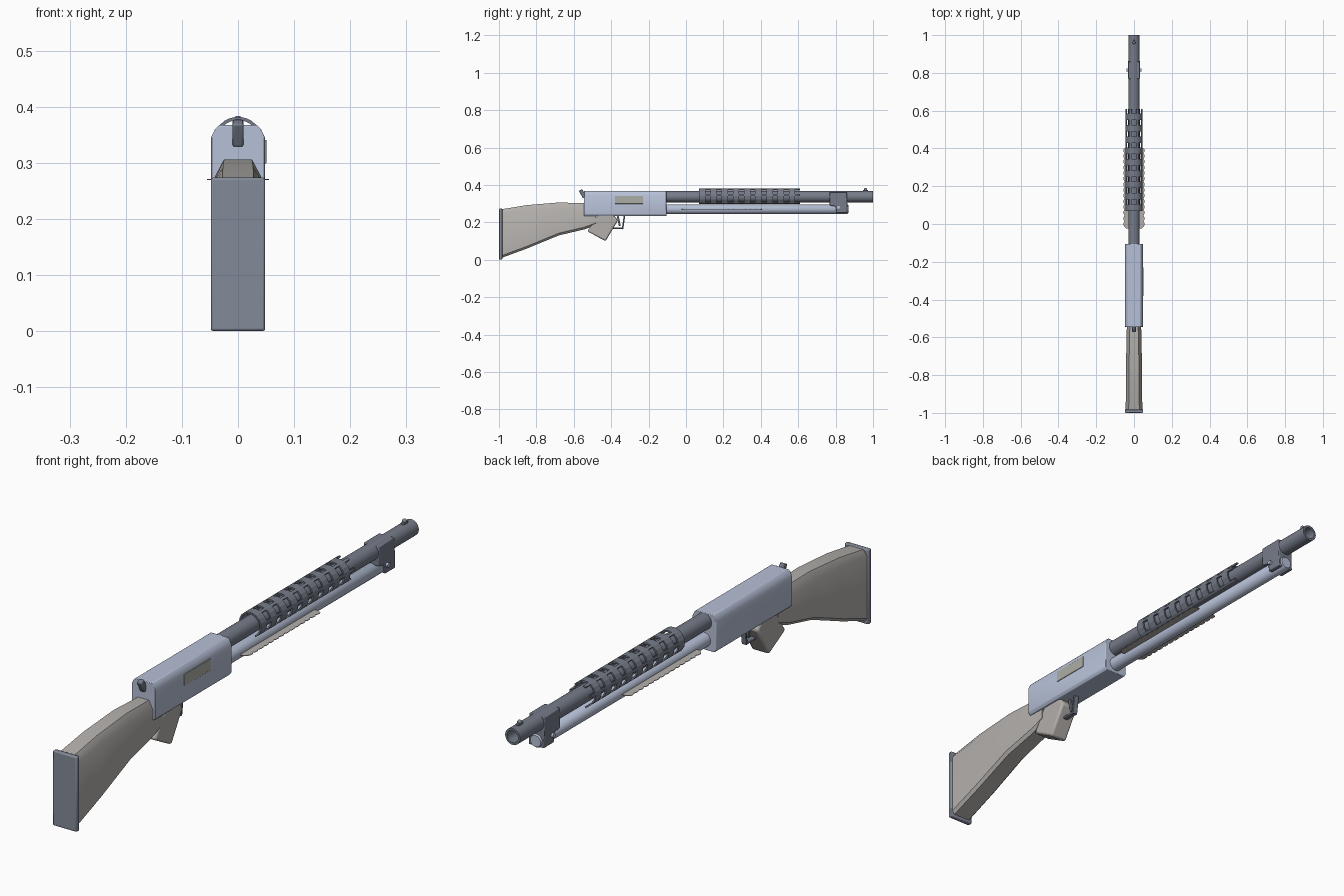
import bpy, bmesh, math
from mathutils import Matrix, Vector

cube = bpy.data.objects.get("Cube")
if cube:
    bpy.data.objects.remove(cube)


def material(name, rgb):
    m = bpy.data.materials.new(name)
    m.use_nodes = True
    m.diffuse_color = (*rgb, 1)
    bsdf = next(n for n in m.node_tree.nodes if n.type == 'BSDF_PRINCIPLED')
    bsdf.inputs["Base Color"].default_value = (*rgb, 1)
    return m


STEEL = material("pale steel", (0.47, 0.53, 0.68))
DARK = material("dark gunmetal", (0.18, 0.2, 0.25))
PAD = material("grey rubber", (0.23, 0.255, 0.32))
STOCK = material("pale stock", (0.45, 0.43, 0.41))
PORT = material("port cover", (0.42, 0.42, 0.38))


def finish(name, bm, mat, bevel=0.0, smooth=True):
    bmesh.ops.recalc_face_normals(bm, faces=bm.faces[:])
    mesh = bpy.data.meshes.new(name)
    bm.to_mesh(mesh)
    bm.free()
    ob = bpy.data.objects.new(name, mesh)
    bpy.context.collection.objects.link(ob)
    mesh.materials.append(mat)
    if bevel:
        mod = ob.modifiers.new("rounded edges", 'BEVEL')
        mod.width, mod.segments = bevel, 2
    if smooth:
        bpy.ops.object.select_all(action='DESELECT')
        ob.select_set(True)
        bpy.context.view_layer.objects.active = ob
        bpy.ops.object.shade_smooth_by_angle(angle=math.radians(35))
    return ob


def box(name, centre, size, mat, bevel=0.0, tilt=0):
    bm = bmesh.new()
    place = Matrix.Translation(centre) @ Matrix.Rotation(math.radians(tilt), 4, 'X')
    bmesh.ops.create_cube(bm, size=1, matrix=place @ Matrix.Diagonal((*size, 1)))
    return finish(name, bm, mat, bevel)


def loft(name, rings, mat, closed=False, bevel=0.0):
    """Skin matching rings of points; cap the ends, or join them if closed."""
    bm = bmesh.new()
    loops = [[bm.verts.new(p) for p in ring] for ring in rings]
    pairs = list(zip(loops, loops[1:])) + ([(loops[-1], loops[0])] if closed else [])
    n = len(loops[0])
    for a, b in pairs:
        for i in range(n):
            j = (i + 1) % n
            bm.faces.new((a[i], a[j], b[j], b[i]))
    if not closed:
        bm.faces.new(loops[0])
        bm.faces.new(loops[-1])
    return finish(name, bm, mat, bevel)


def circle(y, z, r, n=24):
    return [(r * math.sin(math.tau * i / n), y, z + r * math.cos(math.tau * i / n)) for i in range(n)]


def side_profile(name, points, half_width, mat, bevel=0.0):
    return loft(name, [[(x, y, z) for y, z in points] for x in (-half_width, half_width)], mat, bevel=bevel)


def mirrored(half):
    return half + [(-x, z) for x, z in reversed(half)]


BARREL_Z, TUBE_Z = 0.337, 0.27

# Receiver with chamfered top and port cover
section = mirrored([(0.034, 0.367), (0.041, 0.36), (0.048, 0.345), (0.048, 0.243), (0.041, 0.233)])
loft("receiver", [[(x, y, z) for x, z in section] for y in (-0.545, -0.105)], STEEL, bevel=0.002)
box("ejection_port_cover", (0.047, -0.305, 0.32), (0.007, 0.15, 0.042), PORT, 0.001)
box("hammer", (0, -0.553, 0.353), (0.019, 0.02, 0.046), DARK, 0.003, tilt=28)

# Stock, lofted from chamfered sections, and its pad
stock_rings = []
for y, low, high, w, chamfer in [(-0.985, 0.01, 0.27, 0.044, 0.022), (-0.85, 0.06, 0.292, 0.043, 0.026),
                                 (-0.68, 0.13, 0.306, 0.041, 0.03), (-0.54, 0.163, 0.302, 0.038, 0.03),
                                 (-0.48, 0.185, 0.295, 0.036, 0.03)]:
    ring = mirrored([(w - 0.016, high), (w, high - chamfer), (w, low + 0.012), (w - 0.01, low)])
    stock_rings.append([(x, y, z) for x, z in ring])
loft("stock", stock_rings, STOCK)
box("butt_pad", (0, -0.991, 0.137), (0.097, 0.018, 0.273), PAD, 0.004)

# Grip, trigger and guard
side_profile("grip", [(-0.527, 0.152), (-0.43, 0.099), (-0.364, 0.21), (-0.39, 0.245), (-0.47, 0.245)],
             0.035, STOCK, 0.008)
box("guard_front", (0, -0.334, 0.2), (0.02, 0.008, 0.075), DARK, 0.002, tilt=-8)
box("guard_bottom", (0, -0.365, 0.168), (0.02, 0.06, 0.008), DARK, 0.002)
box("trigger", (0, -0.36, 0.21), (0.01, 0.01, 0.06), DARK, 0.002, tilt=12)

# Hollow barrel and magazine tube
loft("barrel", [circle(-0.11, BARREL_Z, 0.03), circle(1, BARREL_Z, 0.03), circle(1, BARREL_Z, 0.022),
                circle(-0.11, BARREL_Z, 0.022)], DARK, closed=True)
loft("magazine_tube", [circle(-0.11, TUBE_Z, 0.026), circle(0.86, TUBE_Z, 0.026),
                       circle(0.868, TUBE_Z, 0.021)], STEEL)

# Thin scalloped fore-end plate along the tube
edge = [(0.04, -0.025)]
for i in range(14):
    y = i * 0.03 - 0.015
    edge += [(0.05, y), (0.055, y + 0.008), (0.055, y + 0.022)]
edge.append((0.04, 0.405))
outline = mirrored(edge)
loft("fore_end_plate", [[(x, y, z) for x, y in outline] for z in (TUBE_Z - 0.001, TUBE_Z + 0.001)], STOCK)

# Slotted heat shield: a curved grid with its slot cells left out
half_angles = [0, 18, 32, 52, 72, 86, 111, 136, 150]
angles = [-a for a in reversed(half_angles[1:])] + half_angles
strips = (1, 4, 7)
stations = [0.07]
for i in range(9):
    stations += [0.07 + i * 0.06 + 0.034, 0.07 + (i + 1) * 0.06]
bm = bmesh.new()
grid = [[bm.verts.new((0.042 * math.sin(math.radians(a)), y, BARREL_Z + 0.042 * math.cos(math.radians(a))))
         for a in angles] for y in stations]
for r in range(len(stations) - 1):
    for c in range(len(angles) - 1):
        cell = c - 8 if c >= 8 else 7 - c
        if r % 2 == 0 or cell in strips:
            bm.faces.new((grid[r][c], grid[r][c + 1], grid[r + 1][c + 1], grid[r + 1][c]))
for v in [v for v in bm.verts if not v.link_faces]:
    bm.verts.remove(v)
shield = finish("heat_shield", bm, DARK, smooth=False)
solid = shield.modifiers.new("sheet thickness", 'SOLIDIFY')
solid.thickness, solid.offset = 0.006, 0

# Clamp joining barrel and tube, with a screw on each side
side_profile("clamp", [(0.768, 0.362), (0.86, 0.362), (0.864, 0.25), (0.805, 0.25), (0.8, 0.285), (0.768, 0.29)],
             0.031, DARK, 0.003)
for name, side in (("left_screw", 1), ("right_screw", -1)):
    bm = bmesh.new()
    place = Matrix.Translation((side * 0.034, 0.815, 0.28)) @ Matrix.Rotation(math.pi / 2, 4, 'Y')
    bmesh.ops.create_cone(bm, cap_ends=True, segments=12, radius1=0.008, radius2=0.008, depth=0.01, matrix=place)
    finish(name, bm, STEEL)

# Front sight
box("sight_base", (0, 0.96, 0.368), (0.012, 0.026, 0.012), DARK, 0.002)
bm = bmesh.new()
bmesh.ops.create_uvsphere(bm, u_segments=12, v_segments=8, radius=0.008, matrix=Matrix.Translation((0, 0.96, 0.376)))
finish("sight_bead", bm, PAD)
